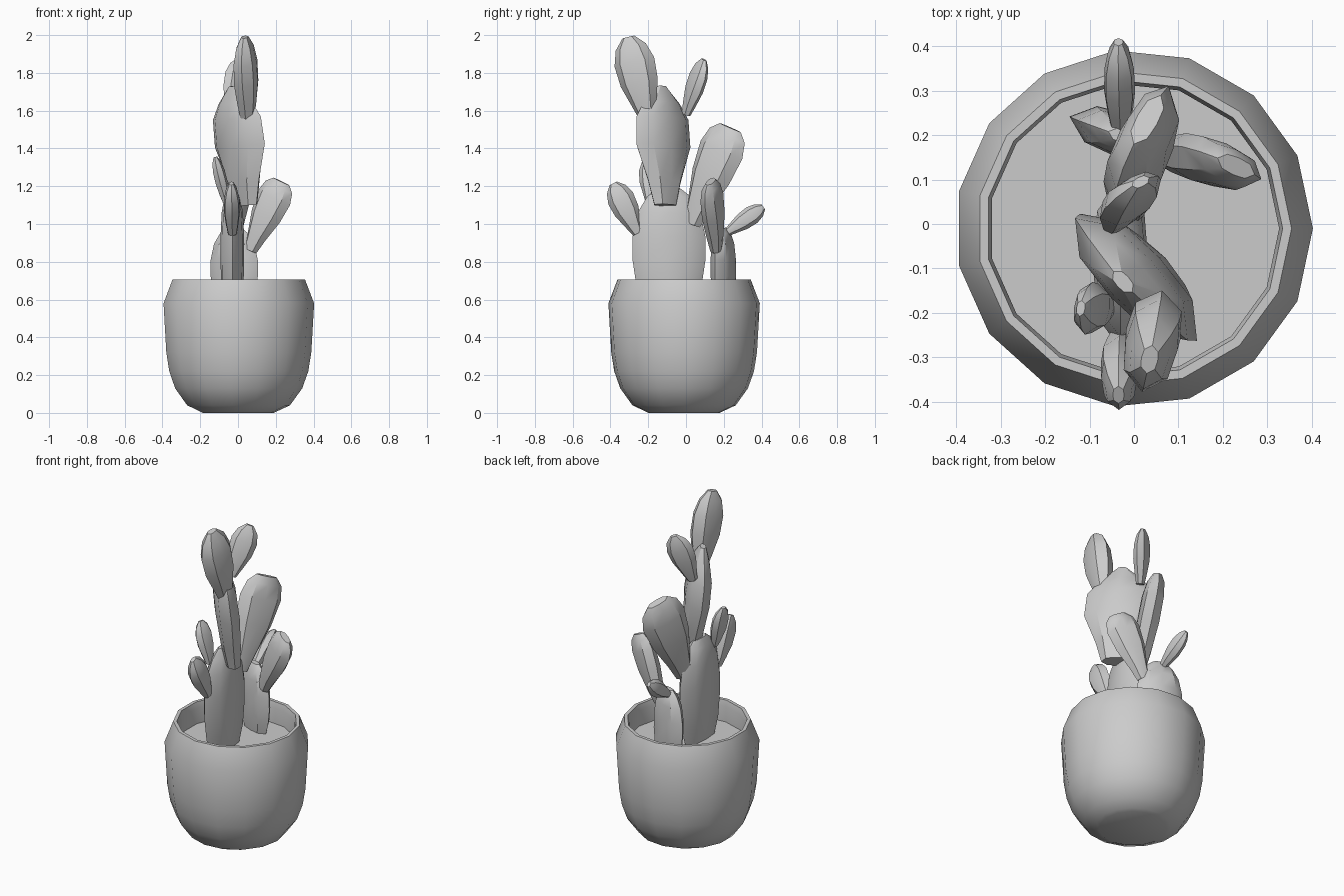
import bpy, math
from mathutils import Vector

if "Cube" in bpy.data.objects:
    bpy.data.objects.remove(bpy.data.objects["Cube"])


def make(name, rings, angle=35):
    """Skin a list of equal-sized point rings and cap both ends."""
    n = len(rings[0])
    verts = [p for r in rings for p in r]
    faces = [tuple(range(n))[::-1]]
    for i in range(len(rings) - 1):
        for j in range(n):
            k = (j + 1) % n
            faces.append((i*n + j, i*n + k, (i+1)*n + k, (i+1)*n + j))
    faces.append(tuple(range((len(rings)-1)*n, len(rings)*n)))
    me = bpy.data.meshes.new(name)
    me.from_pydata(verts, [], faces)
    ob = bpy.data.objects.new(name, me)
    bpy.context.collection.objects.link(ob)
    bpy.ops.object.select_all(action='DESELECT')
    ob.select_set(True)
    bpy.context.view_layer.objects.active = ob
    bpy.ops.object.shade_smooth_by_angle(angle=math.radians(angle))
    return ob


def turned(name, profile, sides=15):
    ang = [2*math.pi*i/sides for i in range(sides)]
    make(name, [[(r*math.cos(a), r*math.sin(a) - 0.01, z) for a in ang]
                for r, z in profile])


# (position along axis, width factor, thickness factor)
LEAF = [(0, .38, .55), (.2, .62, .8), (.45, .93, 1), (.7, 1, .95),
        (.88, .76, .7), (1, .3, .3)]
TRUNK = [(0, .68, .7), (.2, .9, .95), (.4, 1, 1), (.6, 1, 1),
         (.8, .86, .9), (.93, .6, .65), (1, .3, .3)]
BROAD = [(0, .4, .6), (.2, .6, .85), (.5, 1, 1), (.73, .96, .95),
         (.86, .66, .7), (1, .16, .25)]
BLUNT = [(0, .38, .55), (.2, .55, .8), (.5, .88, 1), (.77, 1, .95),
         (.92, .84, .75), (1, .5, .4)]
SECTION = [(1, 0), (.62, .85), (0, 1), (-.62, .85),
           (-1, 0), (-.62, -.85), (0, -1), (.62, -.85)]


def pad(name, base, tip, wide, width, thick, shape=LEAF):
    base, tip = Vector(base), Vector(tip)
    axis = (tip - base).normalized()
    u = Vector(wide)
    u = (u - axis * u.dot(axis)).normalized()
    v = axis.cross(u)
    make(name, [[base.lerp(tip, t) + u*(a*w*width/2) + v*(b*h*thick/2)
                 for a, b in SECTION] for t, w, h in shape])


# Pot with inward lip, and soil
turned("pot", [(.19, 0), (.21, .01), (.275, .04), (.34, .13), (.372, .22),
               (.388, .32), (.403, .58), (.355, .705), (.335, .705),
               (.327, .67), (.327, .56)])
turned("soil", [(.328, .56), (.328, .575)])

# Tall stem and its pads
pad("main_stem", (-.03, -.09, .55), (-.03, -.09, 1.19), (0, 1, 0), .385, .125, TRUNK)
pad("upper_stem", (.045, -.11, 1.1), (-.025, -.13, 1.73), (.68, -.73, 0), .39, .13, BROAD)
pad("top_pad", (.05, -.2, 1.55), (.035, -.305, 1.99), (.2, 1, 0), .22, .125)
pad("top_small_pad", (-.045, .0, 1.58), (.015, .095, 1.87), (.85, .5, 0), .15, .075)
pad("side_large_pad", (-.01, .03, 1.0), (.03, .235, 1.51), (.45, .9, 0), .27, .12, BLUNT)
pad("front_small_pad", (-.03, -.255, .95), (-.035, -.385, 1.215), (0, 1, 0), .145, .085)
pad("left_small_pad", (-.06, -.19, 1.11), (-.12, -.19, 1.355), (.15, 1, 0), .12, .065)

# Short stem and its pads
pad("short_stem", (-.02, .2, .55), (-.02, .195, .98), (.93, -.33, 0), .265, .1, TRUNK)
pad("right_pad", (.065, .16, .86), (.23, .13, 1.225), (1, -.4, 0), .2, .1, BLUNT)
pad("back_small_pad", (-.03, .21, .95), (-.035, .41, 1.09), (0, 1, 0), .1, .07)
